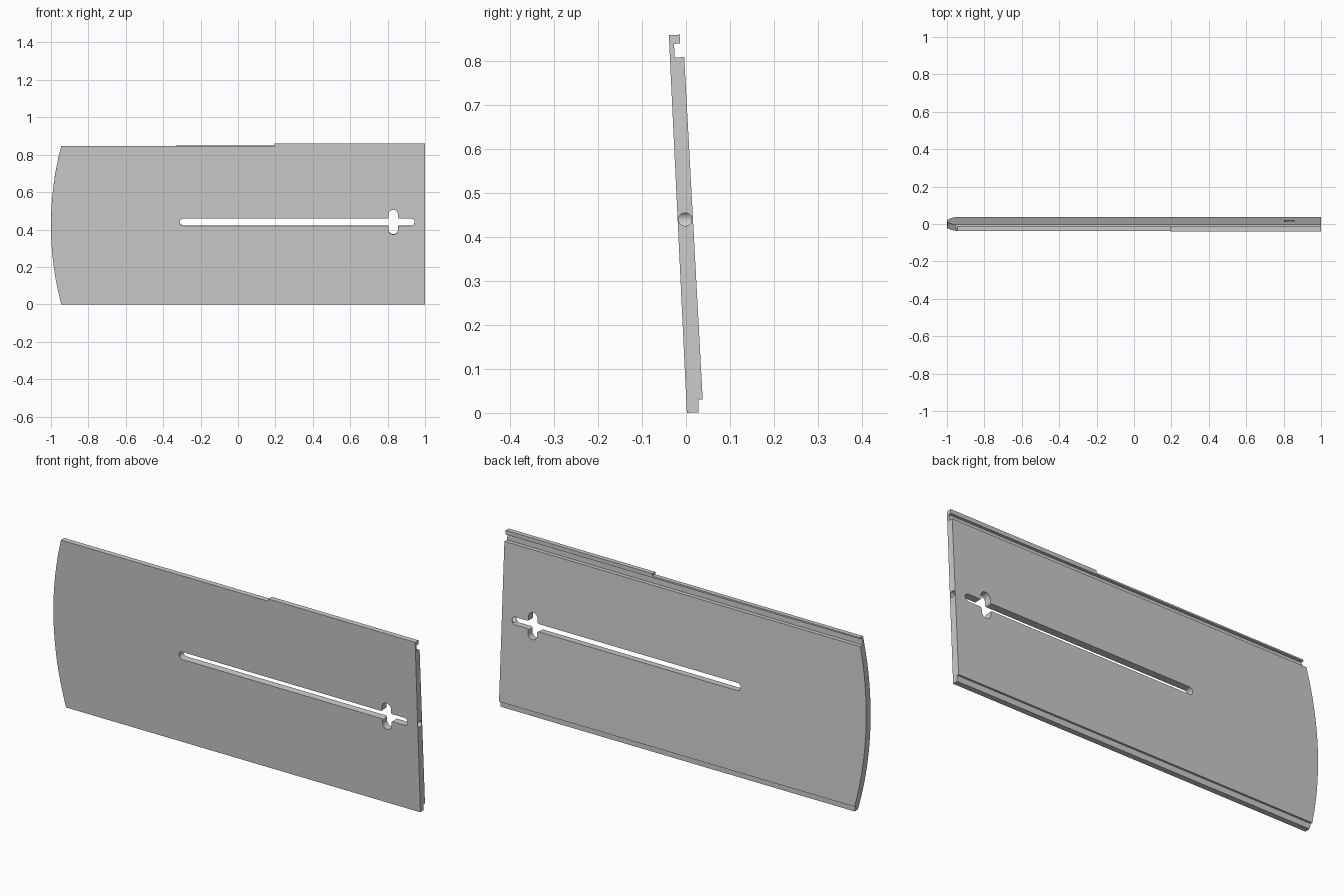
import bpy, bmesh, math
from mathutils import Vector

cube = bpy.data.objects.get("Cube")
if cube:
    bpy.data.objects.remove(cube, do_unlink=True)

grey = bpy.data.materials.new("light grey")
grey.use_nodes = True
grey.diffuse_color = (0.6, 0.6, 0.6, 1)
grey.node_tree.nodes["Principled BSDF"].inputs["Base Color"].default_value = grey.diffuse_color

MID = 0.44     # height of the slot
LEAN = 0.048   # rise per unit of depth, square to the leaning board


def prism(name, points, axis, lo, hi):
    """Extrude a 2D outline along x (points are y, z) or through the board (points are x, z)."""
    bm = bmesh.new()
    direction = Vector((1, 0, 0)) if axis == "x" else Vector((0, 1, LEAN))
    flat = (lambda a, b: Vector((0, a, b))) if axis == "x" else (lambda a, b: Vector((a, 0, b)))
    face = bm.faces.new([bm.verts.new(flat(a, b) + direction * lo) for a, b in points])
    moved = bmesh.ops.extrude_face_region(bm, geom=[face])["geom"]
    bmesh.ops.translate(bm, vec=direction * (hi - lo),
                        verts=[v for v in moved if isinstance(v, bmesh.types.BMVert)])
    bmesh.ops.recalc_face_normals(bm, faces=bm.faces)
    mesh = bpy.data.meshes.new(name)
    bm.to_mesh(mesh)
    bm.free()
    mesh.materials.append(grey)
    ob = bpy.data.objects.new(name, mesh)
    bpy.context.collection.objects.link(ob)
    return ob


def arc(cx, cz, r, start, end, n):
    angles = [math.radians(start + (end - start) * i / n) for i in range(n + 1)]
    return [(cx + r * math.cos(a), cz + r * math.sin(a)) for a in angles]


# Leaning board: stepped bottom edge, grooved top edge with a lip
section = [(0.002, 0), (0.028, 0.001), (0.028, 0.03), (0.038, 0.03),
           (-0.004, 0.809), (-0.026, 0.808), (-0.027, 0.839), (-0.014, 0.84),
           (-0.014, 0.86), (-0.039, 0.859)]
board = prism("slotted_board", section, "x", -1.1, 1)

# Outline: bowed end, and a top edge that steps up along part of its length
half = math.degrees(math.asin(0.424 / 1.66))
bow = arc(0.66, 0.424, 1.66, 180 - half, 180 + half, 32)
outline = bow + [(-0.945, -0.1), (1.1, -0.1), (1.1, 0.9), (0.195, 0.9), (0.195, 0.849)]
outline_tool = prism("outline_cutter", outline, "y", -0.2, 0.2)

# Long slot with rounded ends
SLOT_R, KEY_R, KEY_X, KEY_RISE, FILLET = 0.019, 0.025, 0.83, 0.041, 0.007
slot = arc(-0.292, MID, SLOT_R, 90, 270, 12) + arc(0.926, MID, SLOT_R, -90, 90, 12)


def fillet(sx, sz, start):
    return arc(KEY_X + sx * (KEY_R + FILLET), MID + sz * (SLOT_R + FILLET), FILLET, start, start - 90, 5)


# Keyhole crossing the slot, with rounded inner corners
key = (fillet(1, 1, 270) + arc(KEY_X, MID + KEY_RISE, KEY_R, 0, 180, 12) + fillet(-1, 1, 0)
       + fillet(-1, -1, 90) + arc(KEY_X, MID - KEY_RISE, KEY_R, 180, 360, 12) + fillet(1, -1, 180))

# Bore in the straight end
bore = arc(-0.002, MID, 0.015, 0, 345, 23)

cutters = [(outline_tool, "INTERSECT"),
           (prism("slot_cutter", slot, "y", -0.2, 0.2), "DIFFERENCE"),
           (prism("keyhole_cutter", key, "y", -0.21, 0.21), "DIFFERENCE"),
           (prism("bore_cutter", bore, "x", 0.92, 1.1), "DIFFERENCE")]

for tool, operation in cutters:
    tool.hide_render = True
    mod = board.modifiers.new(tool.name, "BOOLEAN")
    mod.operation = operation
    mod.solver = "EXACT"
    mod.object = tool

# Bake the cuts and drop the cutters
depsgraph = bpy.context.evaluated_depsgraph_get()
result = bpy.data.meshes.new_from_object(board.evaluated_get(depsgraph))
board.modifiers.clear()
board.data = result
for tool, _ in cutters:
    bpy.data.objects.remove(tool, do_unlink=True)

# Smooth the rounded walls and keep the edges sharp
result.shade_smooth()
result.set_sharp_from_angle(angle=math.radians(30))
